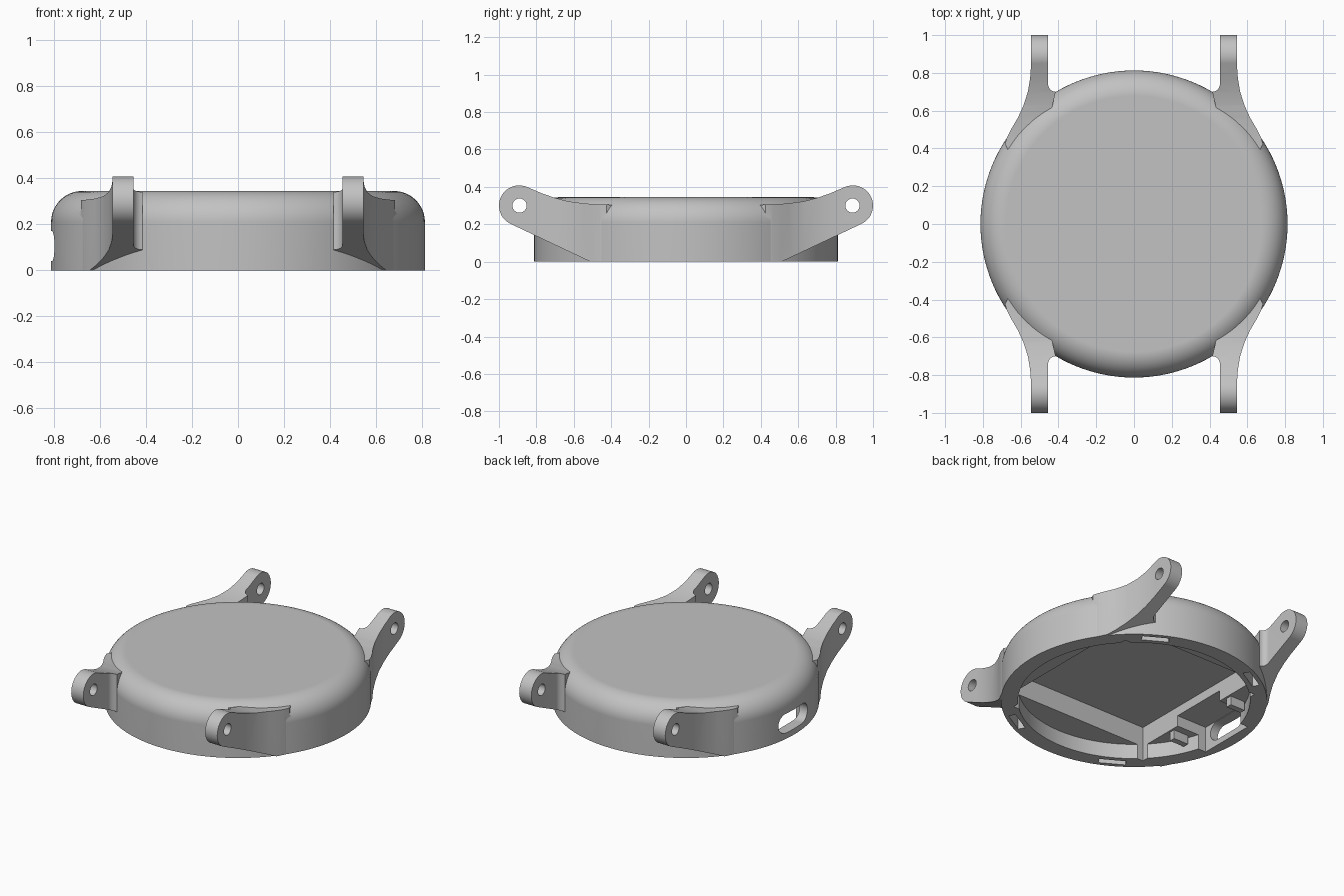
import bpy, bmesh, math
from mathutils import Matrix

if "Cube" in bpy.data.objects:
    bpy.data.objects.remove(bpy.data.objects["Cube"])

metal = bpy.data.materials.new("plain_grey")
metal.diffuse_color = (0.54, 0.54, 0.54, 1)
metal.use_nodes = True
metal.node_tree.nodes["Principled BSDF"].inputs["Base Color"].default_value = metal.diffuse_color


def finish(name, bm):
    bmesh.ops.recalc_face_normals(bm, faces=bm.faces)
    me = bpy.data.meshes.new(name)
    bm.to_mesh(me)
    bm.free()
    me.materials.append(metal)
    ob = bpy.data.objects.new(name, me)
    bpy.context.collection.objects.link(ob)
    return ob


def prism(name, pts, axis, lo, hi):
    """Extrude a 2D outline: axis z takes (x, y), axis x takes (y, z)."""
    bm = bmesh.new()
    put = (lambda a, b, h: (a, b, h)) if axis == 'z' else (lambda a, b, h: (h, a, b))
    f = bm.faces.new([bm.verts.new(put(a, b, lo)) for a, b in pts])
    r = bmesh.ops.extrude_face_region(bm, geom=[f])
    vs = [g for g in r['geom'] if isinstance(g, bmesh.types.BMVert)]
    bmesh.ops.translate(bm, verts=vs, vec=put(0, 0, hi - lo))
    return finish(name, bm)


def box(name, x0, x1, y0, y1, z0, z1):
    return prism(name, [(x0, y0), (x1, y0), (x1, y1), (x0, y1)], 'z', z0, z1)


def arc(cx, cy, r, a0, a1, n):
    return [(cx + r * math.cos(math.radians(a0 + (a1 - a0) * i / n)),
             cy + r * math.sin(math.radians(a0 + (a1 - a0) * i / n))) for i in range(n + 1)]


def boolean(target, tool, op):
    m = target.modifiers.new("b", 'BOOLEAN')
    m.operation, m.object, m.solver = op, tool, 'EXACT'
    bpy.context.view_layer.objects.active = target
    bpy.ops.object.modifier_apply(modifier=m.name)
    bpy.data.objects.remove(tool)


def disc(name, r, z0, z1, n=128):
    return prism(name, arc(0, 0, r, 0, 360 * (n - 1) / n, n - 1), 'z', z0, z1)


# round case with a rolled top edge, left long below and trimmed flat later
profile = [(0.813, -0.06)] + arc(0.678, 0.21, 0.135, 0, 90, 12)
bm = bmesh.new()
n = 128
rings = [[bm.verts.new((r * math.cos(math.tau * i / n), r * math.sin(math.tau * i / n), z))
          for i in range(n)] for r, z in profile]
for a, b in zip(rings, rings[1:]):
    for i in range(n):
        j = (i + 1) % n
        bm.faces.new((a[i], a[j], b[j], b[i]))
bm.faces.new(rings[0])
bm.faces.new(rings[-1])
case = finish("watch_case", bm)

# four strap lugs: plan outline crossed with side outline
plan = ([(0.455, 1.05), (0.545, 1.05), (0.545, 0.84), (0.55, 0.77), (0.562, 0.70), (0.586, 0.625),
         (0.616, 0.56), (0.65, 0.503), (0.672, 0.46), (0.683, 0.425), (0.665, 0.388),
         (0.55, 0.50), (0.44, 0.59)] + arc(0.415, 0.74, 0.04, -90, 0, 6))
side = ([(0.36, -0.05), (0.406, -0.05)] + arc(0.892, 0.30, 0.108, -65, 112, 20)
        + [(0.77, 0.365), (0.70, 0.341), (0.63, 0.323), (0.55, 0.312), (0.47, 0.306), (0.36, 0.303)])
for sx in (1, -1):
    for sy in (1, -1):
        lug = prism("lug", [(x * sx, y * sy) for x, y in plan], 'z', -0.1, 0.6)
        boolean(lug, prism("side", [(y * sy, z) for y, z in side], 'x', -1, 1), 'INTERSECT')
        boolean(case, lug, 'UNION')

# strap pin holes through each pair of lugs
for sy in (1, -1):
    boolean(case, prism("pin_hole", arc(0.89 * sy, 0.30, 0.038, 0, 345, 23), 'x', -1, 1), 'DIFFERENCE')

# hollow: round recess, deep rectangular pocket, port pocket and rounded port slot
hollow = disc("hollow", 0.71, -0.2, 0.1)
boolean(hollow, box("pocket", -0.516, 0.516, -0.53, 0.53, -0.21, 0.235), 'UNION')
boolean(hollow, box("port_pocket", -0.74, -0.40, -0.2, 0.2, -0.22, 0.173), 'UNION')
slot = arc(0.09, 0.105, 0.065, -90, 90, 12) + arc(-0.09, 0.105, 0.065, 90, 270, 12)
boolean(hollow, prism("port_slot", slot, 'x', -1, -0.6), 'UNION')
boolean(case, hollow, 'DIFFERENCE')

# four latch notches in the bottom rim
for ang in (60, 120, 240, 300):
    notch = box("notch", 0.74, 0.785, -0.085, 0.085, -0.1, 0.08)
    notch.data.transform(Matrix.Rotation(math.radians(ang), 4, 'Z'))
    boolean(case, notch, 'DIFFERENCE')

# trim the underside flat at the ground
boolean(case, box("under", -2, 2, -2, 2, -0.5, 0), 'DIFFERENCE')

# smooth the rolled edges while the large flat faces stay flat
bpy.ops.object.select_all(action='DESELECT')
case.select_set(True)
bpy.context.view_layer.objects.active = case
bpy.ops.object.shade_smooth_by_angle(angle=math.radians(30))
case.modifiers.new("flat_faces", 'WEIGHTED_NORMAL').keep_sharp = True

# inner ribs beside the port
for sy in (1, -1):
    y = 0.27 * sy
    box("port_rib", -0.64, -0.53, y - 0.02, y + 0.02, 0.04, 0.105)
